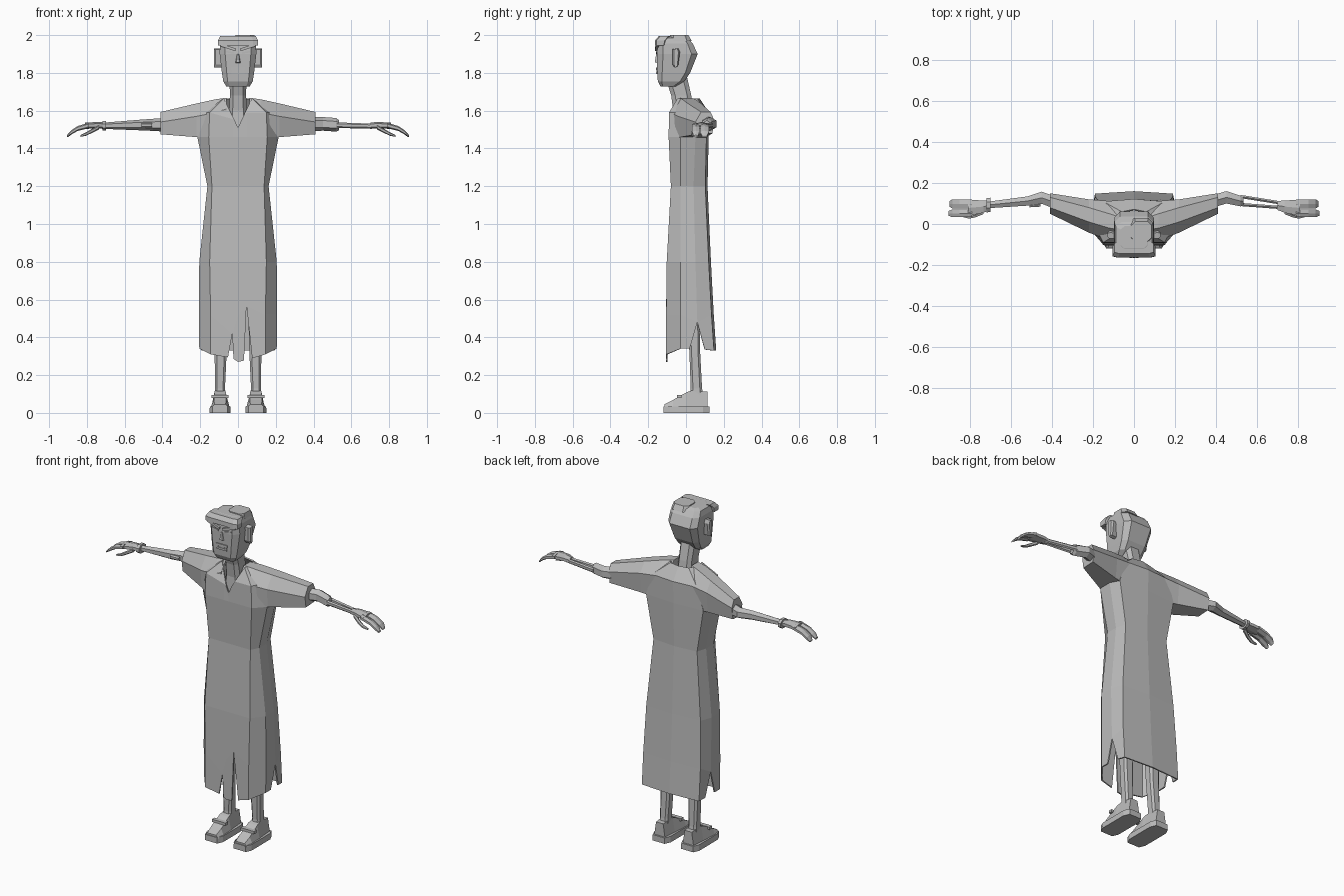
import bpy, bmesh, math
from mathutils import Vector

grey = bpy.data.materials.new("plain_grey")
grey.diffuse_color = (0.5, 0.5, 0.5, 1)


def finish(name, bm):
    bmesh.ops.recalc_face_normals(bm, faces=bm.faces)
    me = bpy.data.meshes.new(name)
    bm.to_mesh(me)
    bm.free()
    me.materials.append(grey)
    ob = bpy.data.objects.new(name, me)
    bpy.context.collection.objects.link(ob)
    return ob


def loft(name, sections, s=1):
    """Closed skin through matching point rings, s=-1 mirrors in x."""
    bm = bmesh.new()
    rings = [[bm.verts.new((s * x, y, z)) for x, y, z in r] for r in sections]
    n = len(rings[0])
    for a, b in zip(rings, rings[1:]):
        for i in range(n):
            j = (i + 1) % n
            bm.faces.new((a[i], a[j], b[j], b[i]))
    bm.faces.new(rings[0])
    bm.faces.new(rings[-1])
    return finish(name, bm)


def rod(name, path, s=1, n=6):
    """Limb running mostly along x; path rows are x, y, z, y radius, z radius."""
    angles = [2 * math.pi * (i + 0.5) / n for i in range(n)]
    loft(name, [[(x, y + ry * math.cos(a), z + rz * math.sin(a)) for a in angles]
                for x, y, z, ry, rz in path], s)


def post(name, rows, s=1, cut=0.6):
    """Upright octagonal part; rows are z, x centre, half width, y front, y back."""
    secs = []
    for z, x, w, y0, y1 in rows:
        c, h = (y0 + y1) / 2, (y1 - y0) / 2
        secs.append([(x + w * u, c + h * v, z) for u, v in
                     ((-cut, -1), (cut, -1), (1, -cut), (1, cut),
                      (cut, 1), (-cut, 1), (-1, cut), (-1, -cut))])
    return loft(name, secs, s)


def bar(name, a, b, r, depth):
    """Thin box between two face points."""
    a, b = Vector(a), Vector(b)
    side = (b - a).cross(Vector((0, 1, 0))).normalized() * r
    d = Vector((0, depth, 0))
    loft(name, [[p + side - d, p + side + d, p - side + d, p - side - d] for p in (a, b)])


# Robe: rows are z, front corner x y, side x, side front y, slit y, back corner x y
rows = [
    (0.33, 0.145, -0.105, 0.205, -0.03, 0.06, 0.19, 0.148),
    (0.52, 0.145, -0.105, 0.207, -0.03, 0.06, 0.19, 0.135),
    (0.80, 0.150, -0.102, 0.205, -0.03, 0.05, 0.18, 0.120),
    (1.20, 0.138, -0.080, 0.162, -0.03, 0.04, 0.145, 0.102),
    (1.46, 0.155, -0.092, 0.215, -0.03, 0.05, 0.19, 0.108),
    (1.59, 0.150, -0.088, 0.180, -0.03, 0.05, 0.15, 0.110),
    (1.665, 0.075, -0.045, 0.080, -0.02, 0.03, 0.06, 0.060),
]


def robe_ring(k):
    z, fx, fy, sx, sy, ny, bx, by = rows[k]
    m = min(1, fx / 0.14)
    pts = [(-fx, fy), (-0.03 * m, fy), (0, fy), (0.045 * m, fy), (fx, fy), (sx, sy),
           (sx, ny), (bx, by), (0, by + 0.012), (-bx, by), (-sx, ny), (-sx, sy)]
    out = []
    for i, (x, y) in enumerate(pts):
        h = z
        if k > 4 and i < 5:            # V neckline
            h = min(z, 1.51 + abs(x) * 2.2 - (0.02 if k == 5 else 0))
            y = -0.09 + max(0, h - 1.59) * 0.6
        if k == 1:                     # tips of the hem slits
            h = {1: 0.42, 3: 0.57, 6: 0.48, 10: 0.48}.get(i, z)
        if k == 0:                     # hem height
            h = (0.31, 0.29, 0.27, 0.28, 0.31, 0.34, 0.34, 0.33, 0.33, 0.33, 0.34, 0.34)[i]
        out.append((x, y, h))
    return out


bm = bmesh.new()
rings = [[bm.verts.new(p) for p in robe_ring(k)] for k in range(1, len(rows))]
for a, b in zip(rings, rings[1:]):
    for i in range(12):
        j = (i + 1) % 12
        bm.faces.new((a[i], a[j], b[j], b[i]))
hem = [Vector(p) for p in robe_ring(0)]
gap = {1: 0.2, 3: 0.3, 6: 0.45, 10: 0.45}
left, right = [], []
for i, p in enumerate(hem):
    if i in gap:                       # spread the two edges of each slit
        left.append(bm.verts.new(p.lerp(hem[i - 1], gap[i])))
        right.append(bm.verts.new(p.lerp(hem[(i + 1) % 12], gap[i])))
    else:
        v = bm.verts.new(p)
        left.append(v)
        right.append(v)
for i in range(12):
    j = (i + 1) % 12
    bm.faces.new((right[i], left[j], rings[0][j], rings[0][i]))
robe = finish("robe", bm)
mod = robe.modifiers.new("cloth_thickness", 'SOLIDIFY')
mod.thickness = 0.008
mod.offset = -1

# Sleeves: y, z outlines at four distances from the middle
sleeve = [
    (0.06, ((-0.075, 1.61), (-0.03, 1.668), (0.03, 1.668), (0.09, 1.61), (0.09, 1.46), (-0.07, 1.46))),
    (0.12, ((-0.08, 1.59), (-0.02, 1.66), (0.05, 1.66), (0.112, 1.59), (0.10, 1.45), (-0.075, 1.45))),
    (0.22, ((-0.042, 1.57), (0.01, 1.638), (0.08, 1.638), (0.12, 1.58), (0.108, 1.46), (-0.03, 1.46))),
    (0.41, ((0.05, 1.54), (0.08, 1.593), (0.13, 1.593), (0.15, 1.55), (0.14, 1.48), (0.06, 1.475))),
]
for s, side in ((1, "left"), (-1, "right")):
    loft(side + "_sleeve", [[(x, y, z) for y, z in r] for x, r in sleeve], s)
    # Hand: palm, two finger groups and a curled thumb
    rod(side + "_palm", [(0.70, 0.09, 1.52, 0.025, 0.016), (0.735, 0.085, 1.523, 0.035, 0.018),
                         (0.81, 0.078, 1.52, 0.045, 0.016)], s)
    for y, r, end in ((0.098, 0.026, 0.90), (0.052, 0.022, 0.905)):
        rod(side + "_fingers", [(0.79, y, 1.522, r, 0.015), (0.85, y, 1.505, r, 0.013),
                                (0.885, y, 1.483, r, 0.011), (end, y, 1.465, r * 0.6, 0.006)], s)
    rod(side + "_thumb", [(0.735, 0.06, 1.513, 0.014, 0.012), (0.775, 0.042, 1.492, 0.012, 0.011),
                          (0.805, 0.036, 1.476, 0.011, 0.009), (0.835, 0.04, 1.466, 0.007, 0.005)], s)
    # Leg and shoe
    post(side + "_leg", [(0.07, 0.095, 0.030, 0.02, 0.095), (0.13, 0.095, 0.026, 0.025, 0.085),
                         (0.32, 0.092, 0.032, 0.018, 0.075), (0.62, 0.09, 0.038, 0.0, 0.075)], s)
    post(side + "_sole", [(0, 0.095, 0.056, -0.12, 0.125), (0.035, 0.095, 0.054, -0.12, 0.125)], s, 0.72)
    shoe = [(-0.115, 0.045, 0.045), (-0.07, 0.05, 0.068), (0.005, 0.046, 0.11),
            (0.03, 0.042, 0.118), (0.115, 0.036, 0.112)]
    loft(side + "_shoe", [[(0.095 - w, y, 0.03), (0.095 - w * 0.65, y, z),
                           (0.095 + w * 0.65, y, z), (0.095 + w, y, 0.03)] for y, w, z in shoe], s)
    bar(side + "_shoe_strap", (s * 0.05, -0.035, 0.088), (s * 0.14, -0.035, 0.088), 0.008, 0.012)
    # Ear and eyebrow
    loft(side + "_ear", [[(x, -0.052 + r * u, 1.88 + v) for u, v in
                          ((-1, -0.035), (-0.4, -0.052), (0.5, -0.045), (1, 0.03), (0.5, 0.05), (-1, 0.045))]
                         for x, r in ((0.085, 0.016), (0.118, 0.02), (0.128, 0.012))], s)
    bar(side + "_eyebrow", (s * 0.012, -0.157, 1.922), (s * 0.092, -0.152, 1.948), 0.007, 0.008)
    bar(side + "_eye", (s * 0.022, -0.155, 1.905), (s * 0.065, -0.154, 1.913), 0.004, 0.003)

# Bare left elbow joint and two slim forearm bones
rod("left_elbow", [(0.40, 0.115, 1.53, 0.035, 0.038), (0.45, 0.13, 1.53, 0.035, 0.036),
                   (0.52, 0.112, 1.525, 0.03, 0.036), (0.535, 0.11, 1.523, 0.022, 0.026)])
for y0, y1 in ((0.134, 0.102), (0.095, 0.08)):
    rod("left_forearm_bone", [(0.52, y0, 1.523, 0.009, 0.015), (0.72, y1, 1.518, 0.009, 0.013)])
# Solid right forearm with elbow knob and wristband
rod("right_forearm", [(0.40, 0.11, 1.525, 0.035, 0.035), (0.45, 0.128, 1.525, 0.034, 0.032),
                      (0.52, 0.112, 1.524, 0.026, 0.028), (0.72, 0.092, 1.52, 0.018, 0.016)], -1)
rod("right_elbow_patch", [(0.455, 0.095, 1.523, 0.012, 0.012), (0.51, 0.09, 1.523, 0.01, 0.012)], -1)
rod("right_wristband", [(0.70, 0.093, 1.52, 0.038, 0.028), (0.718, 0.092, 1.52, 0.038, 0.028)], -1, 8)

# Neck and chest in the collar opening
post("neck", [(1.47, 0, 0.055, -0.078, 0.04), (1.60, 0, 0.047, -0.068, 0.04),
              (1.68, 0, 0.043, -0.078, 0.028), (1.78, 0, 0.045, -0.11, 0.005)])
# Head
post("head", [(1.728, 0, 0.062, -0.135, -0.055), (1.755, 0, 0.078, -0.149, -0.01),
              (1.80, 0, 0.085, -0.152, 0.022), (1.90, 0, 0.097, -0.154, 0.062),
              (1.955, 0, 0.096, -0.15, 0.036), (1.985, 0, 0.088, -0.145, 0.01),
              (1.995, 0, 0.065, -0.12, -0.01)], cut=0.7)
# Swept fringe over the forehead and tuft on the crown
post("fringe", [(1.945, 0, 0.106, -0.164, -0.112), (1.972, 0, 0.106, -0.163, -0.105),
                (1.994, 0, 0.094, -0.145, -0.085)], cut=0.75)
post("crown_tuft", [(1.97, 0.036, 0.056, -0.09, 0.03), (2.0, 0.036, 0.05, -0.085, 0.012)])
# Nose and mouth
loft("nose", [[(-0.006, -0.152, 1.90), (0.006, -0.152, 1.90), (0.003, -0.158, 1.90), (-0.003, -0.158, 1.90)],
              [(-0.015, -0.15, 1.852), (0.015, -0.15, 1.852), (0.008, -0.165, 1.856), (-0.008, -0.165, 1.856)]])
for z, w in ((1.822, 0.038), (1.80, 0.034)):
    bar("lip", (-w, -0.152, z), (w, -0.152, z), 0.006, 0.006)
for i in range(5):
    x = -0.028 + i * 0.014
    bar("tooth", (x, -0.151, 1.802), (x, -0.151, 1.82), 0.005, 0.004)
